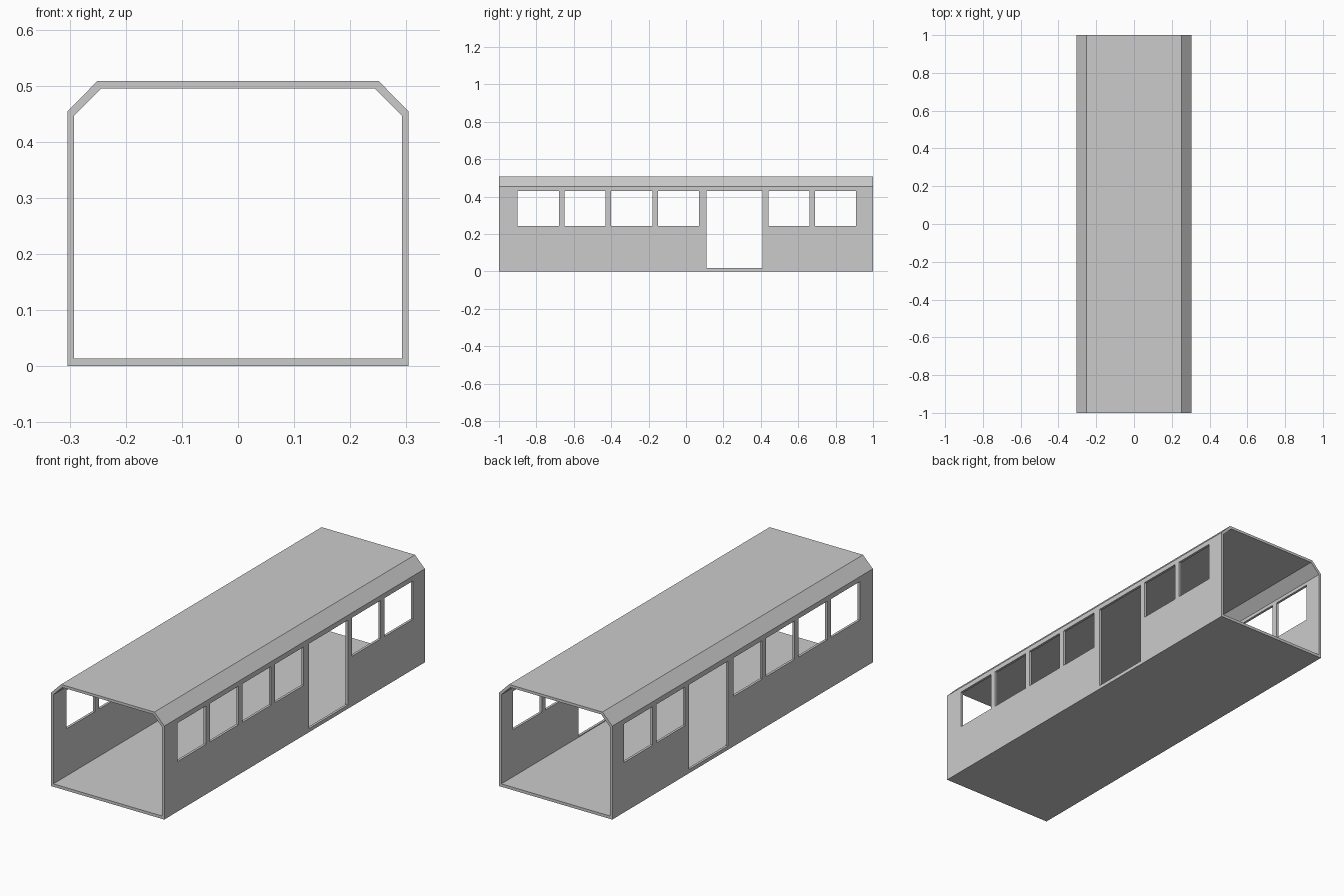
import bpy, bmesh
from mathutils import Matrix, Vector

if "Cube" in bpy.data.objects:
    bpy.data.objects.remove(bpy.data.objects["Cube"])

LENGTH = 2.0


def make_object(name, bm):
    bmesh.ops.recalc_face_normals(bm, faces=bm.faces)
    mesh = bpy.data.meshes.new(name)
    bm.to_mesh(mesh)
    bm.free()
    obj = bpy.data.objects.new(name, mesh)
    bpy.context.collection.objects.link(obj)
    return obj


def mirrored(half):
    """Close a right-half outline into a full loop around x = 0."""
    return half + [(-x, z) for x, z in reversed(half)]


# Carriage shell: hollow tube with bevelled roof edges, open at both ends
outer = mirrored([(0.304, 0.0), (0.304, 0.454), (0.251, 0.508)])
inner = mirrored([(0.292, 0.014), (0.292, 0.447), (0.244, 0.495)])
bm = bmesh.new()
rings = [[bm.verts.new((x, y, z)) for x, z in loop]
         for y in (-LENGTH / 2, LENGTH / 2) for loop in (outer, inner)]
out_front, in_front, out_back, in_back = rings
n = len(outer)
for a, b in ((out_front, out_back), (in_front, in_back),
             (out_front, in_front), (out_back, in_back)):
    for i in range(n):
        j = (i + 1) % n
        bm.faces.new((a[i], a[j], b[j], b[i]))
shell = make_object("carriage_shell", bm)

# Openings: each box passes through both side walls
openings = [(y, 0.22, 0.243, 0.43) for y in (-0.79, -0.54, -0.29, -0.04, 0.55, 0.80)]
openings.append((0.26, 0.30, 0.018, 0.43))  # doorway
bm = bmesh.new()
for y, width, low, high in openings:
    size = Vector((0.8, width, high - low))
    bmesh.ops.create_cube(bm, size=1.0, matrix=Matrix.Translation(
        (0, y, (low + high) / 2)) @ Matrix.Diagonal(size).to_4x4())
cutter = make_object("opening_cutter", bm)
cutter.hide_render = True

# Cut the windows and doorways, then drop the cutter
cut = shell.modifiers.new("openings", 'BOOLEAN')
cut.operation = 'DIFFERENCE'
cut.solver = 'EXACT'
cut.object = cutter
bpy.context.view_layer.objects.active = shell
bpy.ops.object.modifier_apply(modifier=cut.name)
bpy.data.objects.remove(cutter, do_unlink=True)
